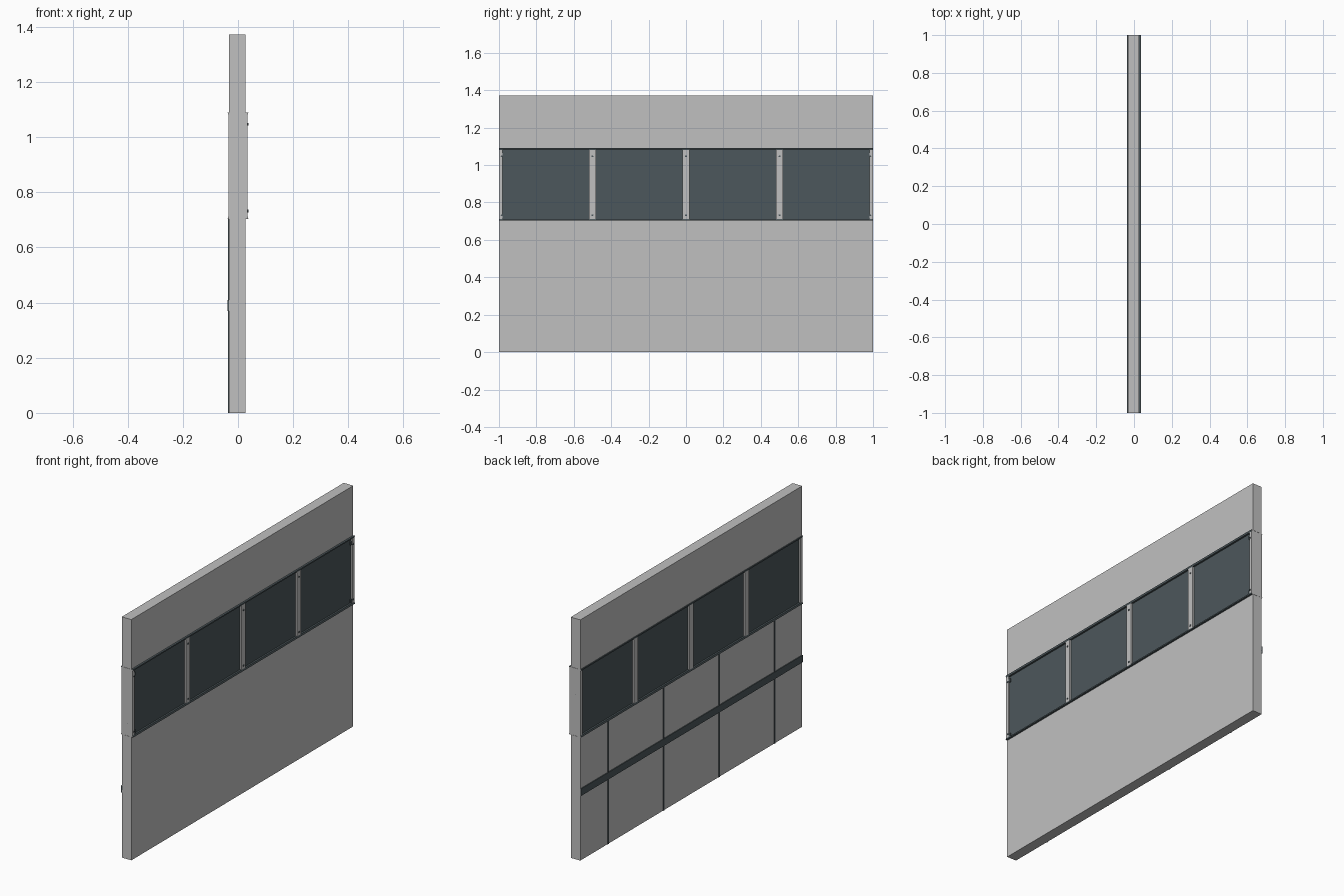
import bpy, bmesh
from mathutils import Matrix

cube = bpy.data.objects.get("Cube")
if cube:
    bpy.data.objects.remove(cube, do_unlink=True)


def material(name, rgb):
    m = bpy.data.materials.new(name)
    m.use_nodes = True
    m.diffuse_color = (*rgb, 1)
    m.node_tree.nodes["Principled BSDF"].inputs["Base Color"].default_value = (*rgb, 1)
    return m


GREY = material("light grey", (0.53, 0.53, 0.53))
DARK = material("dark slate", (0.073, 0.096, 0.106))


def finish(name, bm, *mats):
    bmesh.ops.recalc_face_normals(bm, faces=bm.faces)
    mesh = bpy.data.meshes.new(name)
    bm.to_mesh(mesh)
    bm.free()
    for m in mats:
        mesh.materials.append(m)
    obj = bpy.data.objects.new(name, mesh)
    bpy.context.collection.objects.link(obj)
    return obj


def box(name, x, y, z, mat):
    """Box from (min, max) pairs."""
    bm = bmesh.new()
    size = Matrix.Diagonal([b - a for a, b in (x, y, z)] + [1])
    centre = Matrix.Translation([(a + b) / 2 for a, b in (x, y, z)])
    bmesh.ops.create_cube(bm, size=1, matrix=centre @ size)
    return finish(name, bm, mat)


def screw(name, centre, axis, radius, depth):
    bm = bmesh.new()
    turn = Matrix.Rotation(1.5708, 4, "Y" if axis == "X" else "X")
    bmesh.ops.create_cone(bm, cap_ends=True, segments=10, radius1=radius,
                          radius2=radius, depth=depth,
                          matrix=Matrix.Translation(centre) @ turn)
    return finish(name, bm, DARK)


def rail(name, side, z_outer, z_inner):
    """Flared trim along the wall, with light end faces."""
    bm = bmesh.new()
    profile = [(0.02, z_outer), (0.038, z_outer), (0.035, z_inner), (0.02, z_inner)]
    face = bm.faces.new([bm.verts.new((side * x, -1, z)) for x, z in profile])
    new = bmesh.ops.extrude_face_region(bm, geom=[face])["geom"]
    bmesh.ops.translate(bm, vec=(0, 2, 0),
                        verts=[v for v in new if isinstance(v, bmesh.types.BMVert)])
    bm.normal_update()
    for f in bm.faces:
        f.material_index = 1 if abs(f.normal.y) > 0.9 else 0
    return finish(name, bm, DARK, GREY)


LENGTH = (-1, 1)
SLAB = (-0.033, 0.027)
LOW, HIGH, TOP = 0.703, 1.09, 1.373

# Wall slabs and glazed band
box("lower_wall", SLAB, LENGTH, (0, LOW), GREY)
box("upper_wall", SLAB, LENGTH, (HIGH, TOP), GREY)
box("window_glass", (-0.025, 0.025), (-0.985, 0.985), (LOW, HIGH), DARK)

# Posts between the panes, and narrow end posts
for i in range(5):
    y = -1 + 0.5 * i
    span = (max(-1, y - 0.018), min(1, y + 0.018))
    box(f"window_post_{i}", (-0.035, 0.035), span, (LOW + 0.001, HIGH - 0.001), GREY)
    for z in (0.732, 1.047):
        screw("post_screw", (0.035, max(-0.986, min(0.986, y)), z), "X", 0.005, 0.006)

# Top and bottom rails on both sides
for side, word in ((1, "left"), (-1, "right")):
    rail(f"top_rail_{word}", side, HIGH, 1.08)
    rail(f"bottom_rail_{word}", side, LOW, 0.713)

# Corner brackets and screws at both ends
for end in (-1, 1):
    for z in (0.725, 1.055):
        box("corner_bracket", (0.02, 0.032), sorted((end * 0.97, end * 0.984)),
            (z - 0.01, z + 0.01), DARK)
    for i in range(4):
        screw("end_screw", (0, end * 0.9995, 0.77 + 0.085 * i), "Y", 0.003, 0.001)

# Horizontal strip and panel joints on the right face
box("horizontal_strip", (-0.038, -0.03), LENGTH, (0.37, 0.41), DARK)
for i in range(4):
    y = -0.75 + 0.5 * i
    box(f"panel_joint_{i}", (-0.036, -0.03), (y - 0.005, y + 0.005), (0, LOW), DARK)
